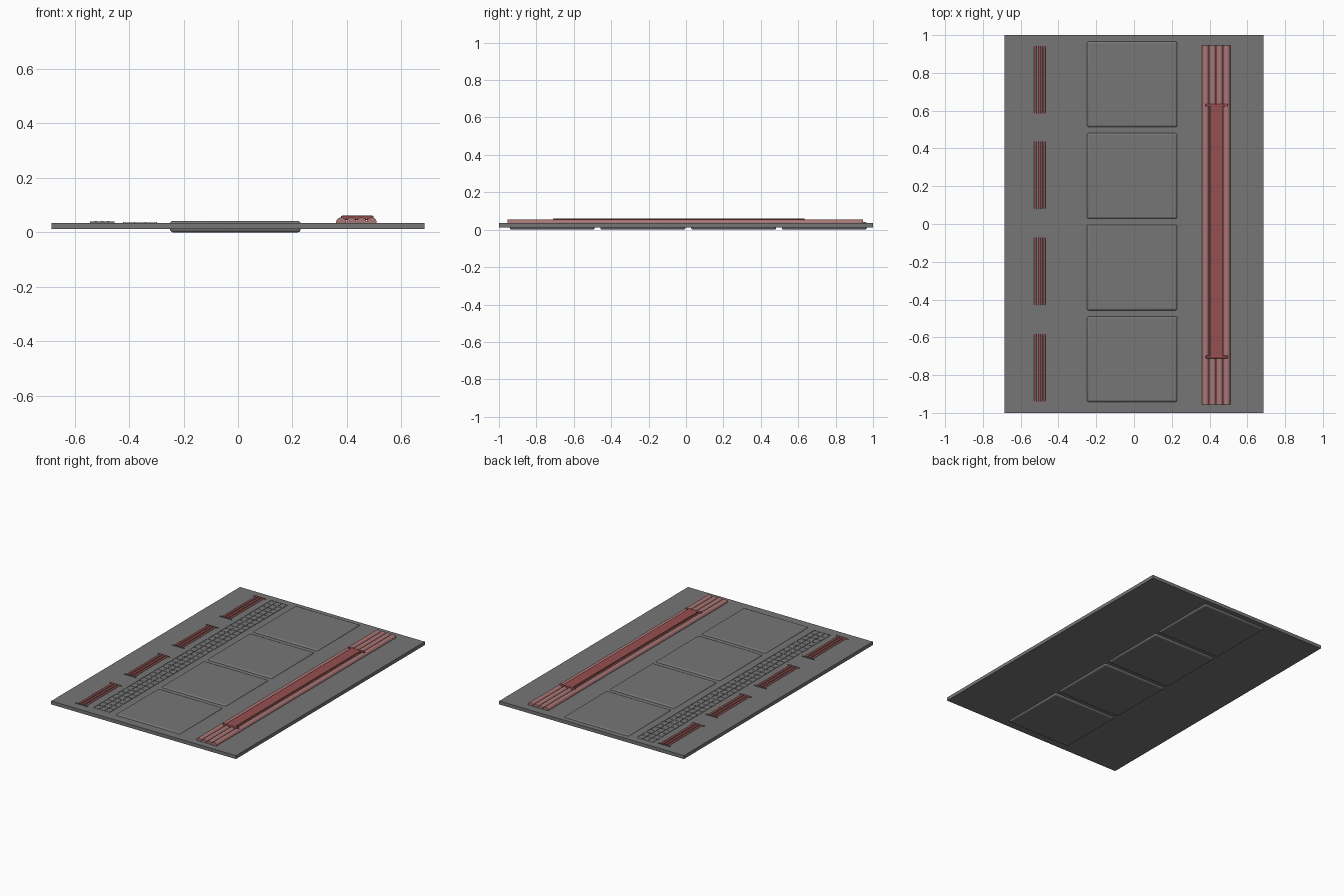
import bpy, bmesh, math
from mathutils import Matrix, Vector

if "Cube" in bpy.data.objects:
    bpy.data.objects.remove(bpy.data.objects["Cube"], do_unlink=True)


def make_material(name, rgb):
    mat = bpy.data.materials.new(name)
    mat.use_nodes = True
    mat.diffuse_color = (*rgb, 1)
    mat.node_tree.nodes["Principled BSDF"].inputs["Base Color"].default_value = (*rgb, 1)
    return mat


GREY = make_material("panel grey", (0.18, 0.18, 0.18))
PINK = make_material("pipe dusty red", (0.4, 0.18, 0.18))
RED = make_material("cover dark red", (0.3, 0.08, 0.08))


def add_box(bm, x, y, z):
    """Add a box given its (low, high) range on each axis."""
    size = [b - a for a, b in (x, y, z)]
    centre = [(a + b) / 2 for a, b in (x, y, z)]
    bmesh.ops.create_cube(bm, size=1, matrix=Matrix.Translation(centre) @ Matrix.Diagonal((*size, 1)))


def add_pipe(bm, x, z, radius, y, sides):
    """Add a capped cylinder lying along y."""
    place = Matrix.Translation((x, sum(y) / 2, z)) @ Matrix.Rotation(math.pi / 2, 4, "X")
    bmesh.ops.create_cone(bm, cap_ends=True, segments=sides, radius1=radius, radius2=radius,
                          depth=y[1] - y[0], matrix=place)


def finish(bm, name, mat, smooth=False, bevel=0):
    mesh = bpy.data.meshes.new(name)
    bm.to_mesh(mesh)
    bm.free()
    mesh.materials.append(mat)
    obj = bpy.data.objects.new(name, mesh)
    bpy.context.collection.objects.link(obj)
    if bevel:
        mod = obj.modifiers.new("rounded edges", "BEVEL")
        mod.width, mod.segments = bevel, 3
    if smooth:
        bpy.ops.object.select_all(action="DESELECT")
        obj.select_set(True)
        bpy.context.view_layer.objects.active = obj
        bpy.ops.object.shade_smooth_by_angle(angle=math.radians(40))
    return obj


TOP = 0.035

# Base panel
bm = bmesh.new()
add_box(bm, (-0.685, 0.685), (-1, 1), (0.012, TOP))
finish(bm, "base_panel", GREY)

# Four rounded pads that pass through the panel
for i in range(4):
    y = -0.943 + i * 0.485
    bm = bmesh.new()
    add_box(bm, (-0.25, 0.23), (y, y + 0.455), (0, 0.042))
    finish(bm, f"pad_{i + 1}", GREY, smooth=True, bevel=0.011)

# Bundle of four long pipes
bm = bmesh.new()
for i in range(4):
    add_pipe(bm, 0.379 + i * 0.0373, 0.036, 0.0187, (-0.955, 0.945), 20)
finish(bm, "pipe_bundle", PINK, smooth=True)

# Raised cover strip, with a clamp at each end
bm = bmesh.new()
add_box(bm, (0.402, 0.472), (-0.7, 0.63), (0.05, 0.06))
finish(bm, "cover_strip", RED)
for name, y in (("front_clamp", -0.704), ("back_clamp", 0.628)):
    bm = bmesh.new()
    add_box(bm, (0.378, 0.498), (y - 0.007, y + 0.007), (0.046, 0.061))
    finish(bm, name, RED, bevel=0.004)

# Four sets of small vent ribs, each with a frame bar at its ends
for i, start in enumerate((-0.94, -0.43, 0.08, 0.585)):
    y = (start, start + 0.358)
    bm = bmesh.new()
    for k in (-1, 0, 1):
        add_pipe(bm, -0.499 + k * 0.023, TOP, 0.0075, y, 10)
    finish(bm, f"vent_ribs_{i + 1}", RED, smooth=True)
    bm = bmesh.new()
    for end in y:
        add_box(bm, (-0.544, -0.454), (end - 0.002, end + 0.002), (0.03, 0.039))
    finish(bm, f"vent_frame_{i + 1}", GREY)

# Shallow wire grid between the vents and the pads
bm = bmesh.new()
for i in range(4):
    x = -0.42 + i * 0.04
    add_box(bm, (x - 0.002, x + 0.002), (-0.93, 0.95), (0.03, TOP + 0.002))
for i in range(40):
    y = -0.93 + i * 1.88 / 39
    add_box(bm, (-0.42, -0.3), (y - 0.002, y + 0.002), (0.03, TOP + 0.0015))
finish(bm, "wire_grid", GREY)
